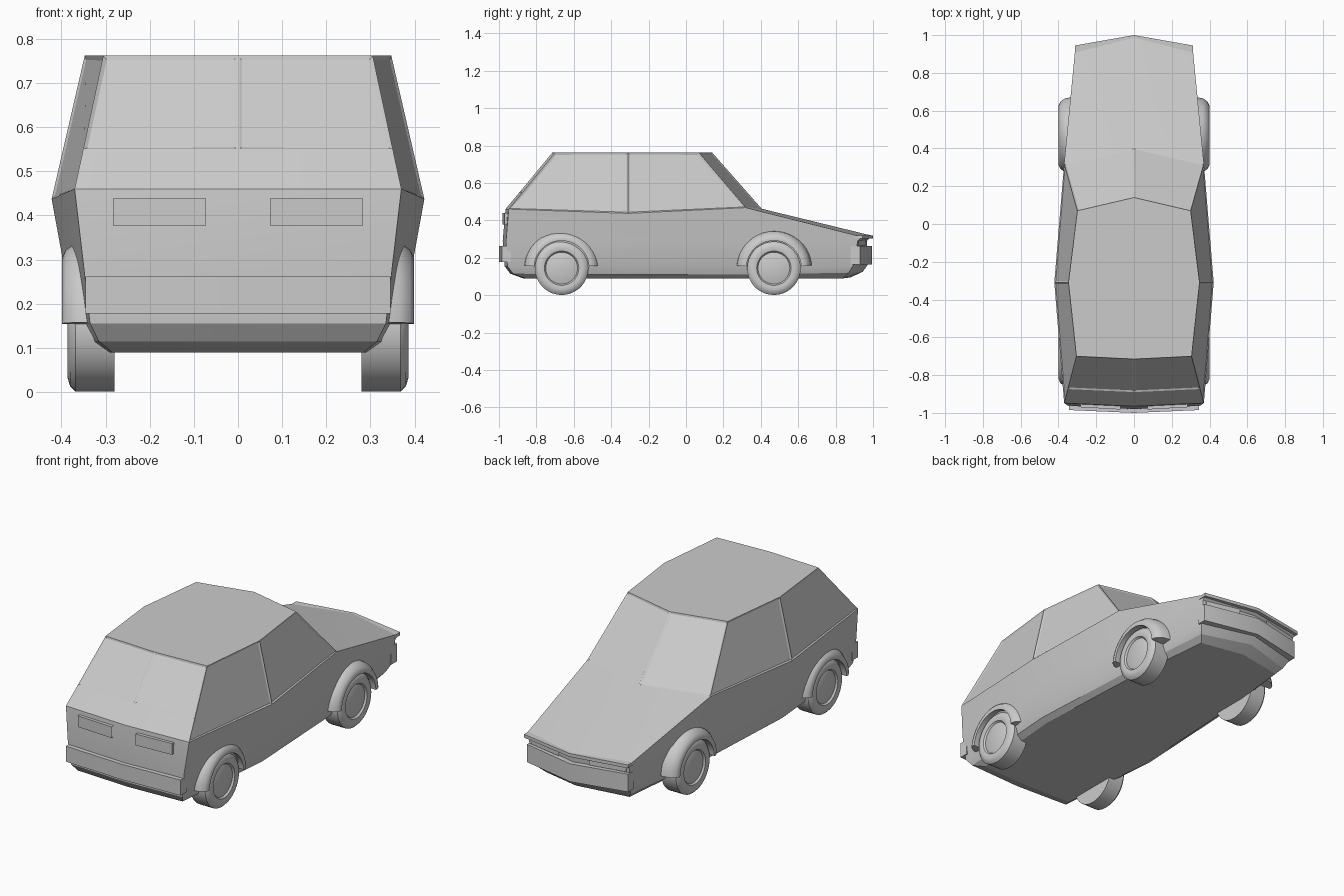
import bpy, bmesh, math

if "Cube" in bpy.data.objects:
    bpy.data.objects.remove(bpy.data.objects["Cube"])


def make(name, bm, angle=20):
    """Turn a half-model bmesh into an object mirrored over x = 0."""
    bmesh.ops.recalc_face_normals(bm, faces=bm.faces)
    me = bpy.data.meshes.new(name)
    bm.to_mesh(me)
    bm.free()
    ob = bpy.data.objects.new(name, me)
    bpy.context.collection.objects.link(ob)
    mir = ob.modifiers.new("mirror", 'MIRROR')
    mir.merge_threshold = 0.0005
    bpy.context.view_layer.objects.active = ob
    ob.select_set(True)
    bpy.ops.object.shade_smooth_by_angle(angle=math.radians(angle))
    ob.select_set(False)
    return ob


def bridge(bm, rings, closed=False):
    n = len(rings[0])
    for a, b in zip(rings, rings[1:]):
        for i in range(n if closed else n - 1):
            j = (i + 1) % n
            bm.faces.new((a[i], a[j], b[j], b[i]))


def strip(name, plan, z0, z1, depth):
    """Bar following a plan line; depth runs along y towards the body."""
    bm = bmesh.new()
    rings = [[bm.verts.new(p) for p in ((x, y, z0), (x, y, z1), (x, y + depth, z1), (x, y + depth, z0))]
             for x, y in plan]
    bridge(bm, rings, True)
    bm.faces.new(rings[-1])
    return make(name, bm)


# Body: half outlines (tail centre, tail corner, door, fender, nose corner, nose centre)
levels = [
    [(0, -.87, .09), (.285, -.86, .09), (.33, -.31, .09), (.30, .32, .09), (.25, .84, .09), (0, .88, .095)],
    [(0, -.94, .115), (.315, -.925, .115), (.362, -.31, .11), (.33, .32, .11), (.275, .87, .12), (0, .945, .125)],
    [(0, -.97, .155), (.335, -.955, .155), (.378, -.31, .16), (.346, .32, .16), (.295, .895, .16), (0, .97, .16)],
    [(0, -.98, .29), (.35, -.962, .29), (.395, -.31, .29), (.36, .32, .29), (.303, .918, .29), (0, .968, .29)],
    [(0, -.965, .46), (.37, -.948, .46), (.422, -.31, .437), (.37, .32, .468), (.31, .94, .312), (0, .995, .318)],
]
bm = bmesh.new()
rings = [[bm.verts.new(p) for p in lv] for lv in levels]
bridge(bm, rings)
bm.faces.new(rings[0])
sh = rings[-1]

# Cabin on top of the shoulder line
r_tail, r_rear, r_mid, r_front, r_centre = [bm.verts.new((x, y, .762)) for x, y in
                                           ((0, -.715), (.305, -.70), (.347, -.31), (.30, .07), (0, .14))]
cowl = bm.verts.new((0, .405, .462))
t_mid = bm.verts.new((0, -.89, .55))
t_cor = bm.verts.new((.3505, -.874, .55))
bm.faces.new((r_tail, r_rear, r_mid, r_front, r_centre))
bm.faces.new((cowl, sh[3], sh[4], sh[5]))
bm.faces.new((sh[0], sh[1], t_cor, t_mid))
glass = [bm.faces.new(f) for f in (
    (t_mid, t_cor, r_rear, r_tail),
    (sh[1], sh[2], r_mid, r_rear, t_cor),
    (sh[2], sh[3], r_front, r_mid),
    (sh[3], cowl, r_centre, r_front))]
bmesh.ops.recalc_face_normals(bm, faces=bm.faces)
bmesh.ops.inset_individual(bm, faces=glass, thickness=.012, depth=-.005)
make("car_body", bm)

# Bumpers and bonnet lip
strip("rear_bumper", [(0, -1.0), (.345, -.985)], .178, .262, .05)
strip("front_bumper", [(0, .995), (.304, .93)], .165, .262, -.05)
strip("bonnet_lip", [(0, 1.0), (.312, .945)], .302, .32, -.05)

# Lamps
strip("tail_lamp", [(.072, -.982), (.283, -.97)], .377, .438, .03).name = "tail_lamps"
bpy.data.objects["tail_lamps"].data.polygons.foreach_get  # lamp bars sit in the tail panel
strip("headlamps", [(.09, .96), (.285, .922)], .266, .298, -.03)

# Wheels and flared arches
profile = [(.28, 0), (.28, .143), (.368, .143), (.38, .131), (.386, .112),
           (.382, .092), (.373, .085), (.376, .078), (.378, 0)]
flare = [(.32, .203), (.365, .196), (.39, .178), (.399, .158), (.397, .147), (.32, .147)]


def sweep(bm, section, y, a0, a1, steps):
    out = []
    for k in range(steps + 1):
        a = math.radians(a0 + (a1 - a0) * k / steps)
        out.append([bm.verts.new((x, y + r * math.cos(a), .144 + r * math.sin(a))) for x, r in section])
    return out


for end, y in (("rear", -.665), ("front", .47)):
    bm = bmesh.new()
    bridge(bm, sweep(bm, profile, y, 0, 360, 36))
    bmesh.ops.remove_doubles(bm, verts=bm.verts, dist=.0005)
    make(end + "_wheels", bm, 35)

    bm = bmesh.new()
    arc = sweep(bm, flare, y, 4, 176, 20)
    bridge(bm, arc, True)
    bm.faces.new(arc[0])
    bm.faces.new(arc[-1])
    make(end + "_arches", bm, 40)
